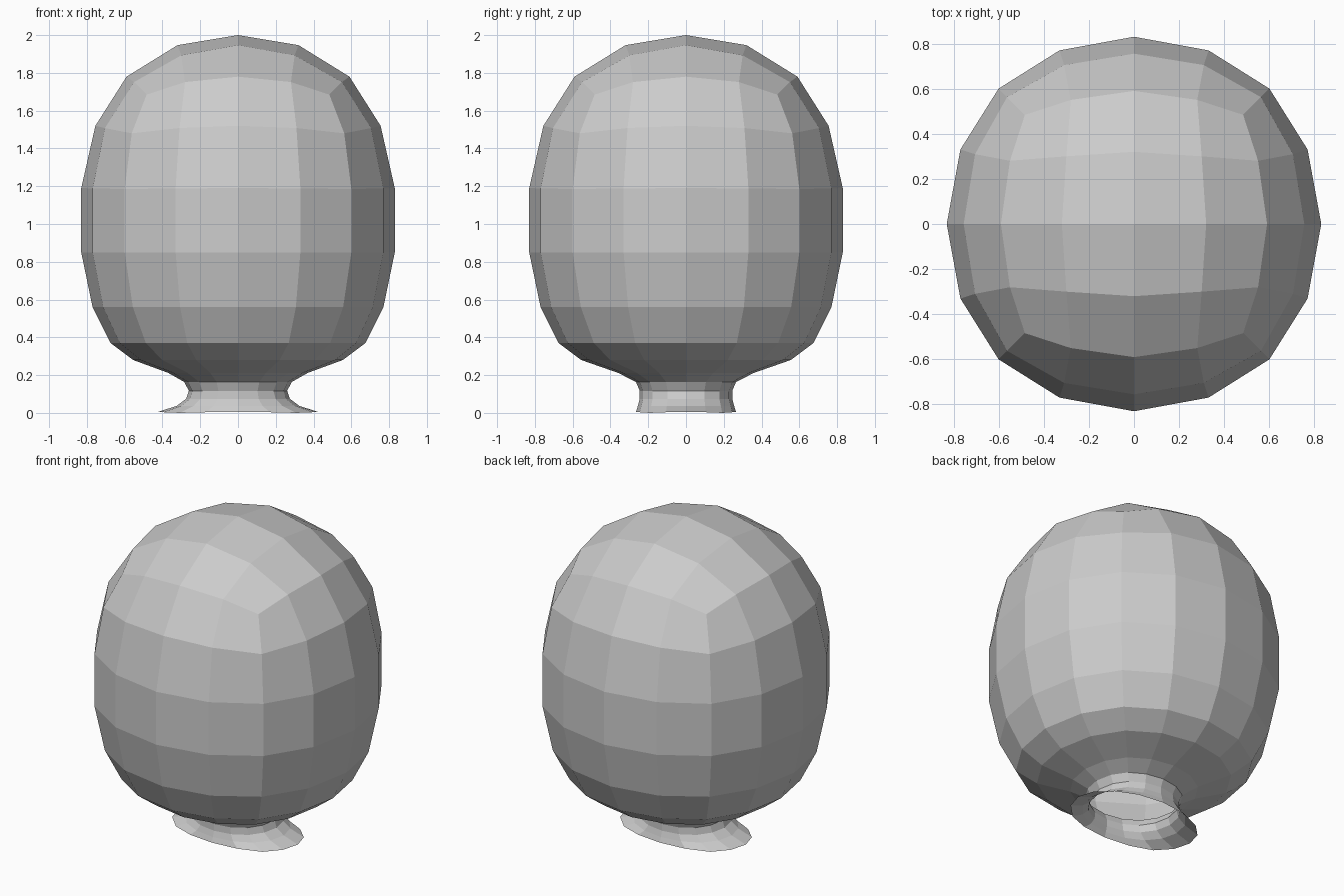
import bpy, bmesh, math

if "Cube" in bpy.data.objects:
    bpy.data.objects.remove(bpy.data.objects["Cube"])

# Rings, top to bottom: x radius, y radius, z, corner drop, (quarter x, quarter y, corner) ratios
ROUND = (0.927, 0.398, 0.723)
RINGS = [
    (0.59, 0.59, 1.78, 0.095, (0.932, 0.475, 0.82)),
    (0.755, 0.755, 1.52, 0.04, (0.933, 0.41, 0.745)),
    (0.83, 0.83, 1.19, 0.005, ROUND),
    (0.83, 0.83, 0.85, 0, ROUND),
    (0.77, 0.77, 0.56, 0, ROUND),
    (0.675, 0.675, 0.37, 0, ROUND),
    (0.555, 0.555, 0.28, 0, ROUND),
    (0.37, 0.36, 0.212, 0, ROUND),
    (0.285, 0.265, 0.164, 0, ROUND),
    (0.26, 0.245, 0.117, 0, ROUND),
    (0.275, 0.245, 0.074, 0, ROUND),
    (0.325, 0.255, 0.037, 0, ROUND),
    (0.425, 0.265, 0.005, 0.005, ROUND),
]
# Sixteen positions round the edge of a 4 x 4 grid, counter-clockwise
EDGE = sorted(((i, j) for i in range(-2, 3) for j in range(-2, 3)
               if max(abs(i), abs(j)) == 2), key=lambda p: math.atan2(p[1], p[0]))


def ring_point(i, j, rx, ry, z, drop, shape):
    qx, qy, c = shape
    low = min(abs(i), abs(j))
    major = (1, qx, c)[low]
    minor = (0, qy, c)[low]
    x, y = (major, minor) if abs(i) >= abs(j) else (minor, major)
    return (math.copysign(x, i) * rx, math.copysign(y, j) * ry,
            z - drop * (0, 0.3, 1)[low])


bm = bmesh.new()

# Body, neck and open flared mouth
rings = [[bm.verts.new(ring_point(i, j, *r)) for i, j in EDGE] for r in RINGS]
for up, down in zip(rings, rings[1:]):
    for k in range(16):
        n = (k + 1) % 16
        bm.faces.new((up[k], down[k], down[n], up[n]))

# Domed crown, a 4 x 4 patch of quads
grid = dict(zip(EDGE, rings[0]))
for i in (-1, 0, 1):
    for j in (-1, 0, 1):
        step = abs(i) + abs(j)
        r = (0, 0.32, 0.30)[step]
        grid[i, j] = bm.verts.new((i * r, j * r, (2.0, 1.947, 1.893)[step]))
for i in range(-2, 2):
    for j in range(-2, 2):
        bm.faces.new((grid[i, j], grid[i + 1, j], grid[i + 1, j + 1], grid[i, j + 1]))

mesh = bpy.data.meshes.new("balloon")
bm.to_mesh(mesh)
bm.free()
bpy.context.collection.objects.link(bpy.data.objects.new("balloon", mesh))
